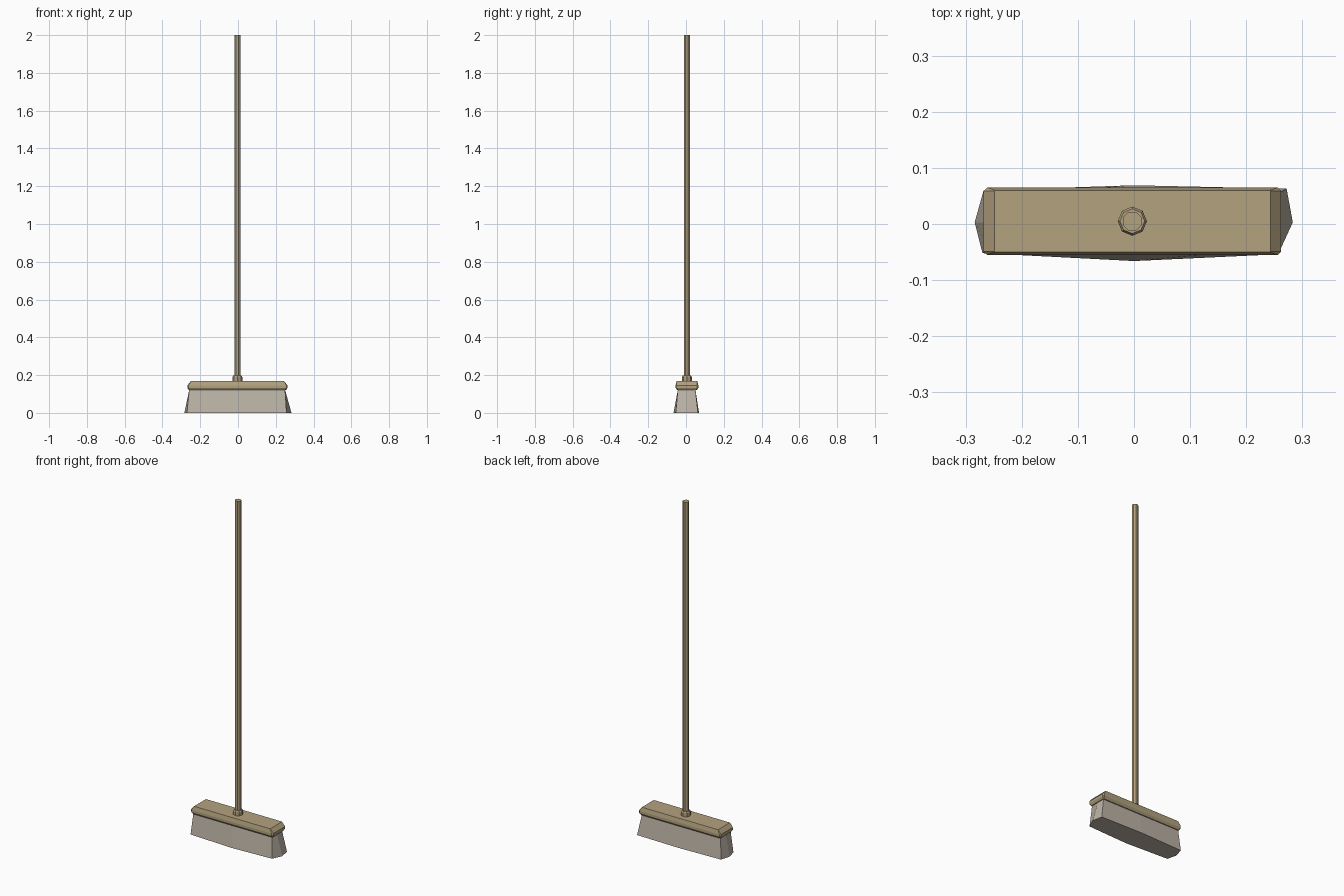
import bpy, bmesh, math

if "Cube" in bpy.data.objects:
    bpy.data.objects.remove(bpy.data.objects["Cube"])


def material(name, color):
    m = bpy.data.materials.new(name)
    m.diffuse_color = (*color, 1)
    m.use_nodes = True
    m.node_tree.nodes["Principled BSDF"].inputs["Base Color"].default_value = m.diffuse_color
    return m


def loft(name, loops, mat):
    """Join equal-length rings of points into a closed solid."""
    bm = bmesh.new()
    rings = [[bm.verts.new(p) for p in ring] for ring in loops]
    n = len(rings[0])
    for a, b in zip(rings, rings[1:]):
        for i in range(n):
            j = (i + 1) % n
            bm.faces.new((a[i], a[j], b[j], b[i]))
    bm.faces.new(rings[0][::-1])
    bm.faces.new(rings[-1])
    bmesh.ops.recalc_face_normals(bm, faces=bm.faces)
    mesh = bpy.data.meshes.new(name)
    bm.to_mesh(mesh)
    bm.free()
    ob = bpy.data.objects.new(name, mesh)
    bpy.context.collection.objects.link(ob)
    mesh.materials.append(mat)
    return ob


CX, CY = -0.003, 0.005


def cut_rect(hx, hy, z, c):
    """Rectangle ring with clipped corners."""
    pts = [(hx, -hy + c), (hx, hy - c), (hx - c, hy), (-hx + c, hy),
           (-hx, hy - c), (-hx, -hy + c), (-hx + c, -hy), (hx - c, -hy)]
    return [(CX + x, CY + y, z) for x, y in pts]


def octagon(r, z, turn=0.0):
    return [(CX + r * math.cos(turn + i * math.pi / 4),
             CY + r * math.sin(turn + i * math.pi / 4), z) for i in range(8)]


wood = material("wood", (0.45, 0.36, 0.21))
fibre = material("fibre", (0.50, 0.45, 0.38))

# Wooden head with bevelled upper and lower edges
loft("head_block", [cut_rect(0.257, 0.051, 0.120, 0.004),
                    cut_rect(0.265, 0.060, 0.133, 0.006),
                    cut_rect(0.265, 0.060, 0.146, 0.006),
                    cut_rect(0.246, 0.055, 0.169, 0.001)], wood)

# Bristles flaring to a slightly bulging, uneven footprint
bottom = [(0.283, 0.003), (0.272, 0.063), (0, 0.069), (-0.268, 0.060),
          (-0.284, 0.003), (-0.270, -0.052), (0, -0.066), (0.257, -0.054)]
top = [(0.249, 0.003), (0.249, 0.050), (0, 0.050), (-0.258, 0.050),
       (-0.258, 0.003), (-0.258, -0.043), (0, -0.043), (0.249, -0.043)]
loft("bristles", [[(x, y, 0) for x, y in bottom],
                  [(x, y, 0.123) for x, y in top]], fibre)

# Socket collar and long octagonal handle
loft("collar", [octagon(0.026, 0.165), octagon(0.026, 0.190),
                octagon(0.022, 0.197)], wood)
loft("handle", [octagon(0.018, 0.168, math.pi / 8),
                octagon(0.018, 2.0, math.pi / 8)], wood)
